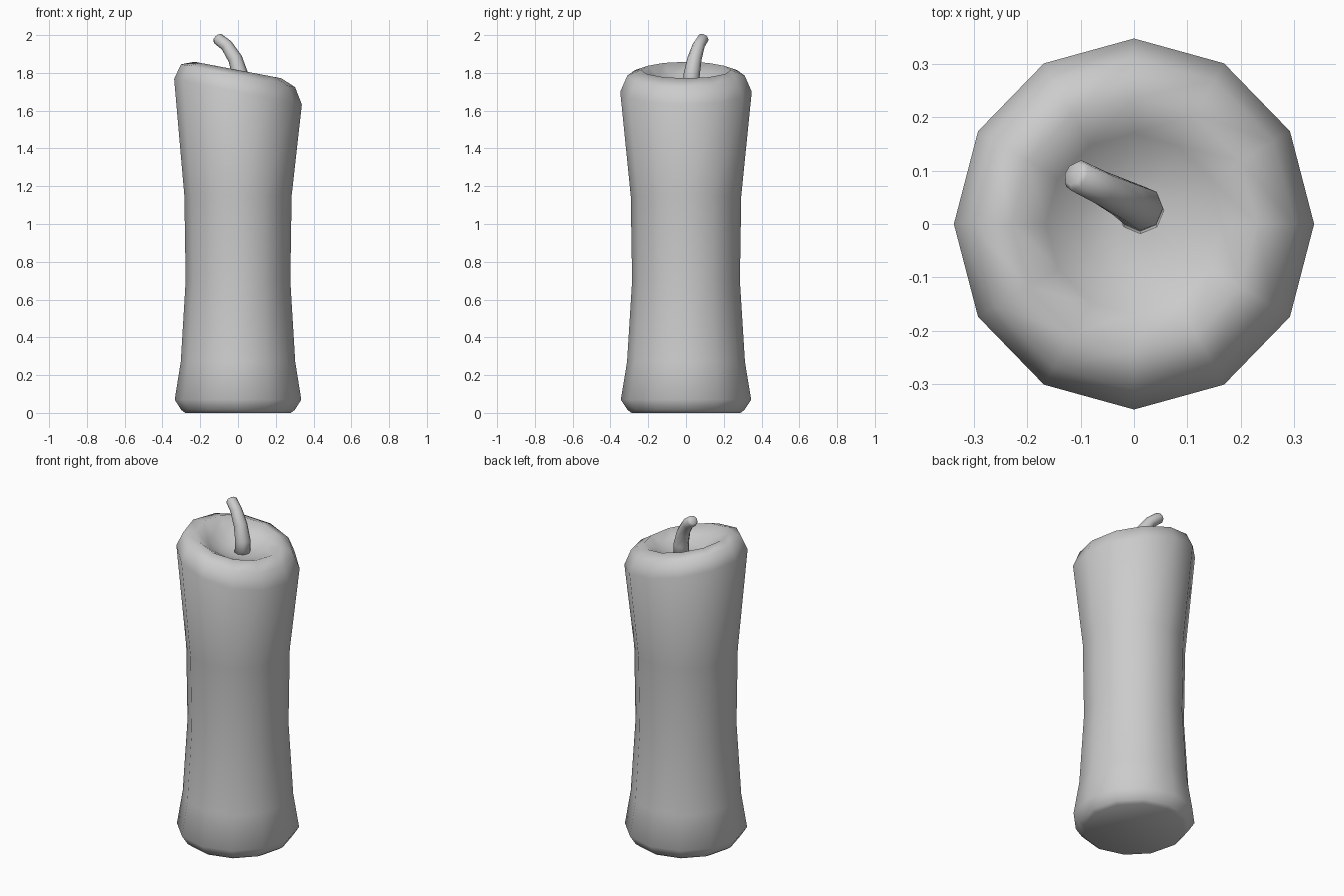
import bpy, bmesh
from math import sin, cos, pi
from mathutils import Vector

cube = bpy.data.objects.get("Cube")
if cube:
    bpy.data.objects.remove(cube)

wax = bpy.data.materials.new("pale grey wax")
wax.use_nodes = True
colour = (0.6, 0.6, 0.6, 1)
wax.diffuse_color = colour
wax.node_tree.nodes["Principled BSDF"].inputs["Base Color"].default_value = colour


def loft(name, rings):
    """Bridge equal rings of points, cap both ends and shade smooth."""
    bm = bmesh.new()
    loops = [[bm.verts.new(p) for p in ring] for ring in rings]
    n = len(loops[0])
    for a, b in zip(loops, loops[1:]):
        for i in range(n):
            j = (i + 1) % n
            bm.faces.new((a[i], a[j], b[j], b[i]))
    bm.faces.new(loops[0][::-1])
    bm.faces.new(loops[-1])
    bmesh.ops.recalc_face_normals(bm, faces=bm.faces)
    for f in bm.faces:
        f.smooth = True
    mesh = bpy.data.meshes.new(name)
    bm.to_mesh(mesh)
    bm.free()
    mesh.materials.append(wax)
    obj = bpy.data.objects.new(name, mesh)
    bpy.context.collection.objects.link(obj)
    return obj


# Candle body: radius, height, slope of the ring towards +x
profile = [
    (0.28, 0.0, 0), (0.30, 0.015, 0), (0.335, 0.07, 0), (0.303, 0.27, 0),
    (0.277, 0.70, 0), (0.284, 1.15, 0), (0.338, 1.70, -0.2),
    (0.302, 1.785, -0.2), (0.23, 1.815, -0.19), (0.165, 1.77, -0.16),
    (0.10, 1.735, -0.08), (0.04, 1.725, 0),
]


def body_ring(r, z, slope):
    angles = [i * pi / 6 for i in range(12)]
    return [(r * cos(a), 1.03 * r * sin(a), z + slope * r * cos(a)) for a in angles]


loft("candle_body", [body_ring(*p) for p in profile])

# Bent wick: centre and radius along its path
path = [
    ((0.012, 0.025, 1.70), 0.045), ((0.012, 0.03, 1.79), 0.043),
    ((-0.015, 0.045, 1.875), 0.038), ((-0.06, 0.067, 1.945), 0.033),
    ((-0.108, 0.091, 1.982), 0.031), ((-0.114, 0.094, 1.988), 0.022),
]
centres = [Vector(c) for c, r in path]
rings = []
for k, (c, r) in enumerate(path):
    along = centres[min(k + 1, len(path) - 1)] - centres[max(k - 1, 0)]
    side = along.cross(Vector((0, 1, 0))).normalized()
    up = along.cross(side).normalized()
    rings.append([centres[k] + r * (side * cos(i * pi / 4) + up * sin(i * pi / 4))
                  for i in range(8)])
loft("wick", rings)
